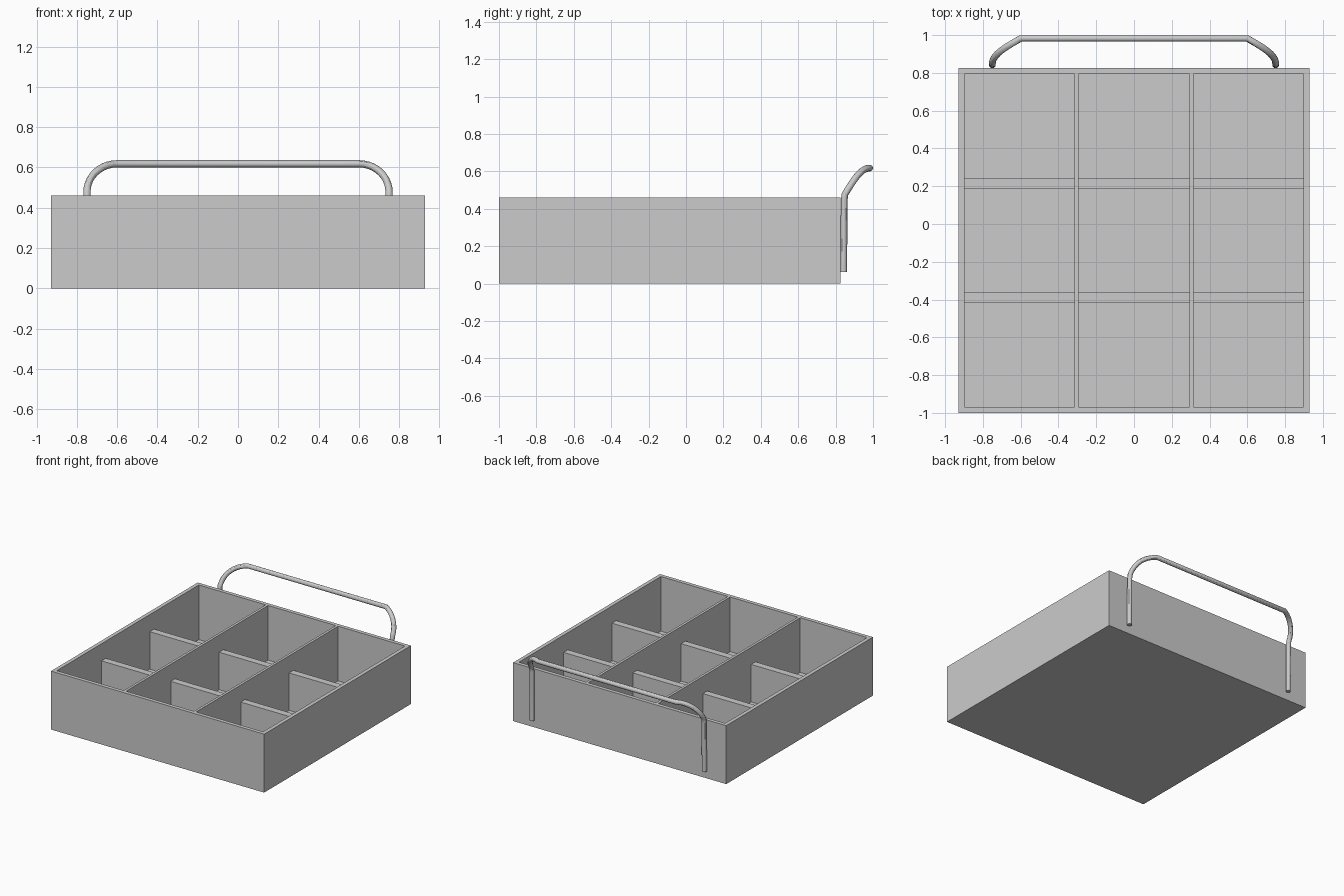
import bpy
from math import sin, cos, pi

if "Cube" in bpy.data.objects:
    bpy.data.objects.remove(bpy.data.objects["Cube"])


def box(name, x0, x1, y0, y1, z0, z1):
    """Axis-aligned box from its limits."""
    bpy.ops.mesh.primitive_cube_add(
        size=1, location=((x0 + x1) / 2, (y0 + y1) / 2, (z0 + z1) / 2))
    ob = bpy.context.object
    ob.name = name
    ob.scale = (x1 - x0, y1 - y0, z1 - z0)
    bpy.ops.object.transform_apply(location=True, rotation=False, scale=True)
    return ob


W, Y0, Y1, H = 0.928, -1.0, 0.825, 0.46   # tray limits
T, FLOOR = 0.03, 0.03                     # wall and floor thickness
columns = [(-W + T, -0.315), (-0.295, 0.295), (0.315, W - T)]

# Tray: solid block with three long pockets, leaving walls and long dividers
tray = box("tray", -W, W, Y0, Y1, 0, H)
for i, (a, b) in enumerate(columns):
    cutter = box(f"pocket_cutter_{i}", a, b, Y0 + T, Y1 - T, FLOOR, H + 0.1)
    cutter.hide_render = True
    mod = tray.modifiers.new("pocket", 'BOOLEAN')
    mod.operation, mod.solver, mod.object = 'DIFFERENCE', 'EXACT', cutter
    bpy.context.view_layer.objects.active = tray
    bpy.ops.object.modifier_apply(modifier=mod.name)
    bpy.data.objects.remove(cutter)

# Low cross dividers, two in each column
for i, (a, b) in enumerate(columns):
    for j, y in enumerate((-0.388, 0.213)):
        box(f"cross_divider_{i}_{j}", a, b, y - 0.027, y + 0.027, FLOOR, 0.325)

# Handle: tube with straight legs and bends that lean backwards
R = 0.018
half = [(0.75, 0.843, 0.06 + 0.002), (0.75, 0.846, 0.45)]
for k in range(11):
    t = k / 10 * pi / 2
    half.append((0.6 + 0.15 * cos(t), 0.85 + 0.132 * t / (pi / 2),
                 0.478 + 0.14 * sin(t)))
path = half + [(-x, y, z) for x, y, z in reversed(half)]

curve = bpy.data.curves.new("handle", 'CURVE')
curve.dimensions = '3D'
curve.bevel_depth = R
curve.bevel_resolution = 4
curve.use_fill_caps = True
spline = curve.splines.new('POLY')
spline.points.add(len(path) - 1)
for p, co in zip(spline.points, path):
    p.co = (*co, 1)
handle = bpy.data.objects.new("handle", curve)
bpy.context.collection.objects.link(handle)
bpy.ops.object.select_all(action='DESELECT')
handle.select_set(True)
bpy.context.view_layer.objects.active = handle
bpy.ops.object.convert(target='MESH')
bpy.ops.object.shade_smooth_by_angle()
